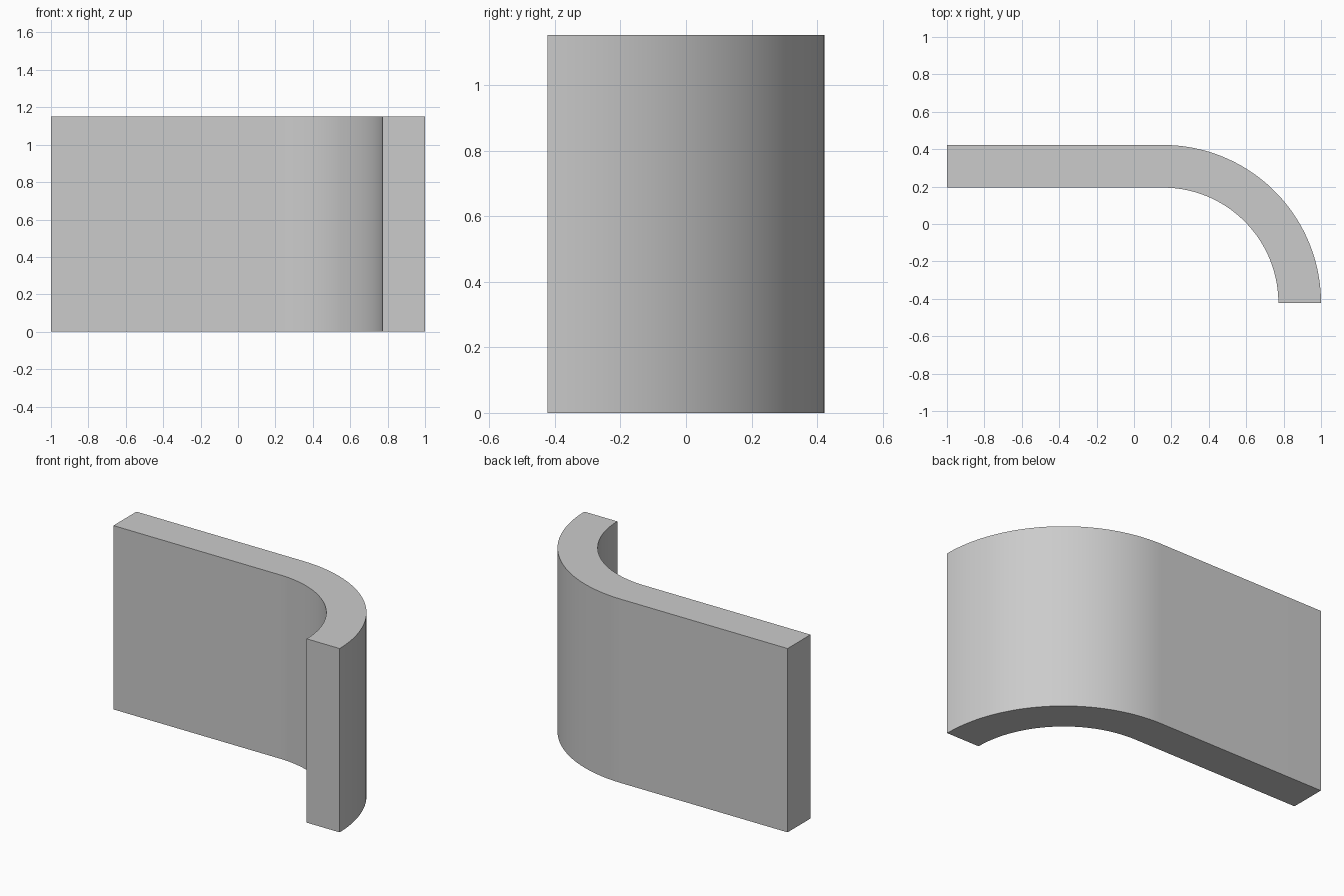
import bpy, bmesh
from math import sin, cos, pi, radians

if "Cube" in bpy.data.objects:
    bpy.data.objects.remove(bpy.data.objects["Cube"])

HEIGHT = 1.152
THICK = 0.228
HALF_Y = 0.4225
R_OUT = 2 * HALF_Y          # quarter bend ends flush with the front
CX, CY = 1 - R_OUT, -HALF_Y  # bend centre
STEPS = 48


def bend(radius):
    """Profile edge: straight left end, then a quarter arc towards the front."""
    pts = [(-1, CY + radius)]
    for i in range(STEPS + 1):
        a = pi / 2 * (1 - i / STEPS)
        pts.append((CX + radius * cos(a), CY + radius * sin(a)))
    return pts


# Curved wall: strip of quads between the outer and inner edge, extruded up
bm = bmesh.new()
outer = [bm.verts.new((x, y, 0)) for x, y in bend(R_OUT)]
inner = [bm.verts.new((x, y, 0)) for x, y in bend(R_OUT - THICK)]
base = bm.faces.new(outer + inner[::-1])
top = bmesh.ops.extrude_face_region(bm, geom=[base], use_keep_orig=True)
bmesh.ops.translate(bm, vec=(0, 0, HEIGHT),
                    verts=[g for g in top["geom"] if isinstance(g, bmesh.types.BMVert)])
bmesh.ops.recalc_face_normals(bm, faces=bm.faces)

mesh = bpy.data.meshes.new("curved_wall")
bm.to_mesh(mesh)
bm.free()
wall = bpy.data.objects.new("curved_wall", mesh)
bpy.context.collection.objects.link(wall)

# Smooth bend, sharp rims
bpy.context.view_layer.objects.active = wall
wall.select_set(True)
bpy.ops.object.shade_smooth_by_angle(angle=radians(30))
